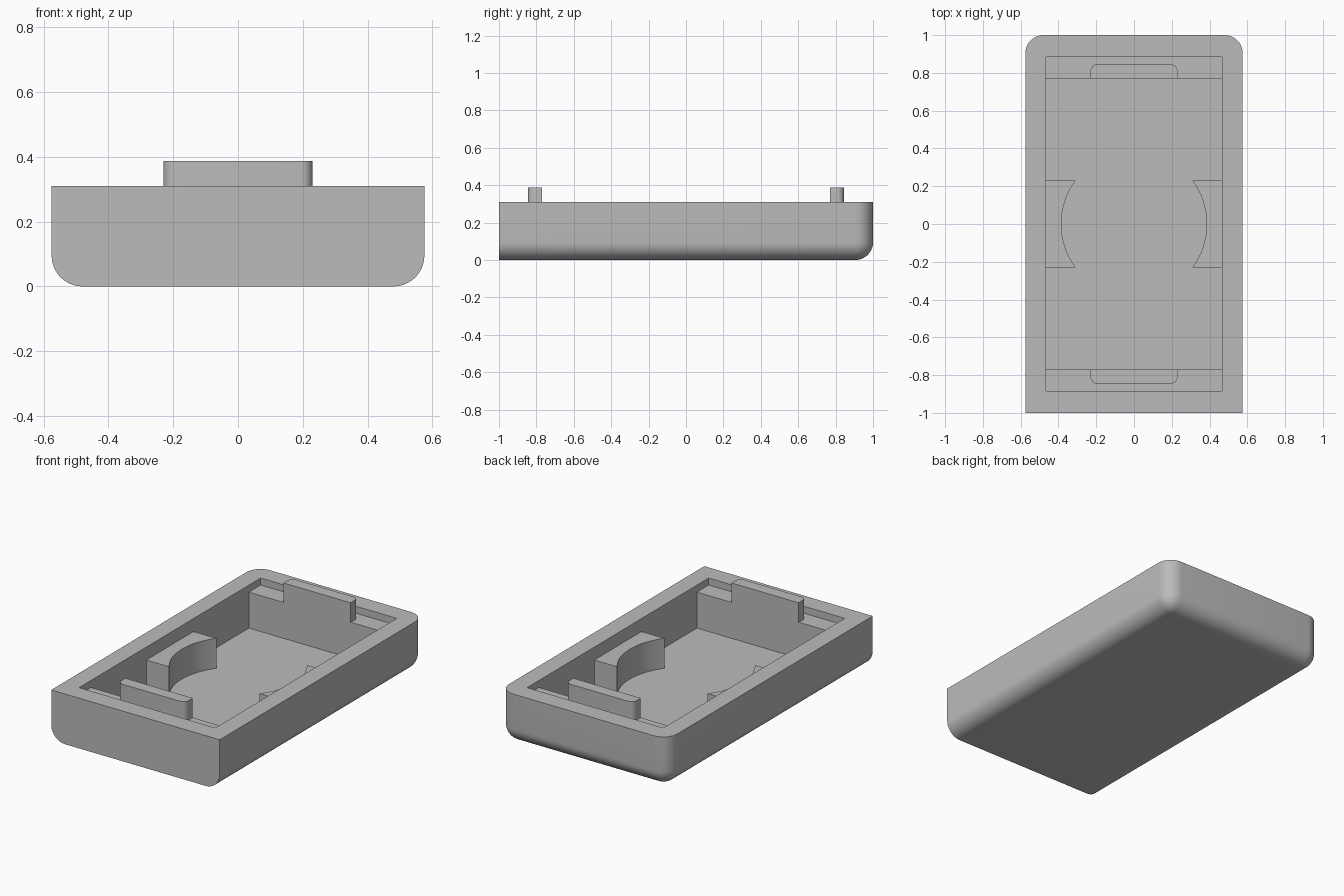
import bpy, bmesh, math
from mathutils import Vector

cube = bpy.data.objects.get("Cube")
if cube:
    bpy.data.objects.remove(cube, do_unlink=True)

HALF_W, HALF_L, HEIGHT = 0.575, 1.0, 0.31
ROUND = 0.095
IN_W, IN_L, LEDGE_L = 0.465, 0.885, 0.77
FLOOR, LEDGE, CLIP_TOP, TAB_TOP = 0.045, 0.267, 0.23, 0.387
TAB_W, TAB_OUT, CLIP_W = 0.23, 0.845, 0.23
CLIP_RADIUS = 0.385

grey = bpy.data.materials.new("plain grey")
grey.use_nodes = True
colour = (0.5, 0.5, 0.5, 1)
grey.diffuse_color = colour
grey.node_tree.nodes["Principled BSDF"].inputs["Base Color"].default_value = colour


def make_object(name, bm):
    bmesh.ops.recalc_face_normals(bm, faces=bm.faces)
    mesh = bpy.data.meshes.new(name)
    bm.to_mesh(mesh)
    bm.free()
    mesh.materials.append(grey)
    obj = bpy.data.objects.new(name, mesh)
    bpy.context.collection.objects.link(obj)
    return obj


def prism(points, offset):
    """Closed outline pushed along an offset."""
    bm = bmesh.new()
    face = bm.faces.new([bm.verts.new(p) for p in points])
    top = bmesh.ops.extrude_face_region(bm, geom=[face])["geom"]
    verts = [v for v in top if isinstance(v, bmesh.types.BMVert)]
    bmesh.ops.translate(bm, verts=verts, vec=offset)
    return bm


def smooth(obj):
    bpy.ops.object.select_all(action="DESELECT")
    obj.select_set(True)
    bpy.context.view_layer.objects.active = obj
    bpy.ops.object.shade_smooth_by_angle(angle=math.radians(30))


# Outer tray: rounded underneath and at the back, cut flat at the front
outline = [(-HALF_W, -HALF_L, 0), (HALF_W, -HALF_L, 0),
           (HALF_W, HALF_L, 0), (-HALF_W, HALF_L, 0)]
bm = prism(outline, Vector((0, 0, HEIGHT)))
rounded = []
for e in bm.edges:
    mid = (e.verts[0].co + e.verts[1].co) / 2
    at_bottom = mid.z < 0.01 and mid.y > -0.9
    back_corner = mid.y > 0.9 and abs(mid.x) > 0.5 and 0.1 < mid.z < 0.2
    if at_bottom or back_corner:
        rounded.append(e)
bmesh.ops.bevel(bm, geom=rounded, offset=ROUND, segments=10, profile=0.5,
                affect="EDGES", clamp_overlap=True)
tray = make_object("tray", bm)

# Stepped hollow, leaving a ledge at each end
side = [(LEDGE_L, FLOOR), (LEDGE_L, LEDGE), (IN_L, LEDGE), (IN_L, 0.5)]
profile = side + [(-y, z) for y, z in reversed(side)]
hollow = make_object("hollow_cutter", prism(
    [(-IN_W, y, z) for y, z in profile], Vector((2 * IN_W, 0, 0))))
cut = tray.modifiers.new("hollow", "BOOLEAN")
cut.operation, cut.solver, cut.object = "DIFFERENCE", "EXACT", hollow
bpy.context.view_layer.objects.active = tray
bpy.ops.object.modifier_apply(modifier=cut.name)
bpy.data.objects.remove(hollow, do_unlink=True)
smooth(tray)

# Upright tabs on the ledges, with rounded outer corners
for name, s in (("front_tab", -1), ("back_tab", 1)):
    bm = prism([(-TAB_W, s * LEDGE_L, LEDGE), (TAB_W, s * LEDGE_L, LEDGE),
                (TAB_W, s * TAB_OUT, LEDGE), (-TAB_W, s * TAB_OUT, LEDGE)],
               Vector((0, 0, TAB_TOP - LEDGE)))
    corners = [e for e in bm.edges
               if all(abs(v.co.y) > 0.8 for v in e.verts)
               and abs(e.verts[0].co.z - e.verts[1].co.z) > 0.05]
    bmesh.ops.bevel(bm, geom=corners, offset=0.035, segments=6, profile=0.5,
                    affect="EDGES")
    smooth(make_object(name, bm))

# Side cradles with a concave inner face
sweep = math.asin(CLIP_W / CLIP_RADIUS)
STEPS = 20
for name, s in (("right_cradle", -1), ("left_cradle", 1)):
    arc = []
    for i in range(STEPS + 1):
        a = sweep * (2 * i / STEPS - 1)
        arc.append((s * CLIP_RADIUS * math.cos(a), CLIP_RADIUS * math.sin(a), FLOOR))
    points = arc + [(s * IN_W, CLIP_W, FLOOR), (s * IN_W, -CLIP_W, FLOOR)]
    smooth(make_object(name, prism(points, Vector((0, 0, CLIP_TOP - FLOOR)))))
